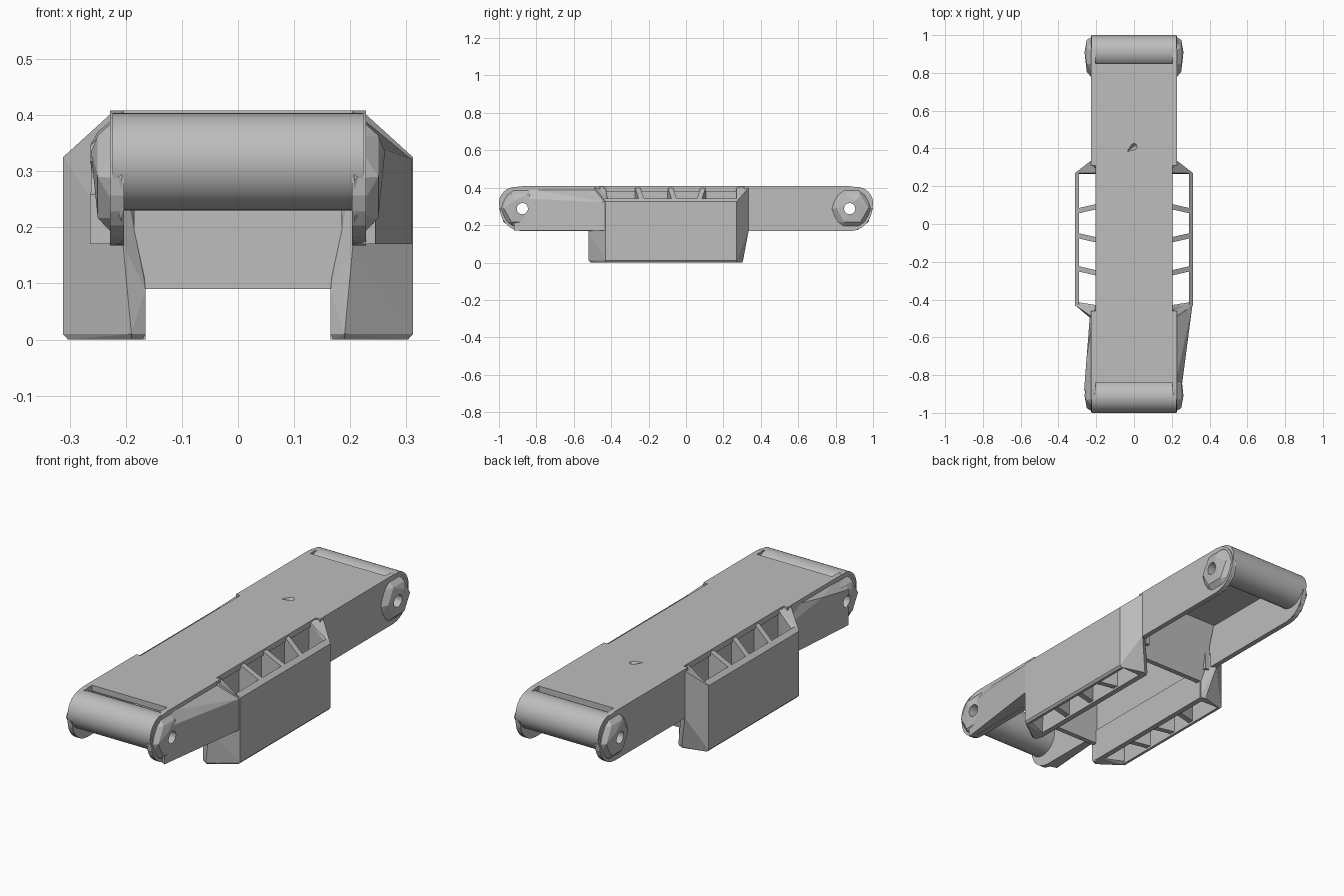
import bpy, bmesh, math
from mathutils import Vector

cube = bpy.data.objects.get("Cube")
if cube:
    bpy.data.objects.remove(cube, do_unlink=True)

SHADE = (0.51, 0.51, 0.51, 1)
grey = bpy.data.materials.new("plain grey")
grey.use_nodes = True
grey.diffuse_color = SHADE
grey.node_tree.nodes["Principled BSDF"].inputs["Base Color"].default_value = SHADE


def finish(name, bm, smooth=False):
    bmesh.ops.recalc_face_normals(bm, faces=bm.faces)
    mesh = bpy.data.meshes.new(name)
    bm.to_mesh(mesh)
    bm.free()
    mesh.materials.append(grey)
    ob = bpy.data.objects.new(name, mesh)
    bpy.context.collection.objects.link(ob)
    if smooth:
        bpy.ops.object.select_all(action='DESELECT')
        bpy.context.view_layer.objects.active = ob
        ob.select_set(True)
        bpy.ops.object.shade_smooth_by_angle(angle=math.radians(35))
    return ob


def prism(name, points, direction):
    """Extrude a flat outline along a direction."""
    bm = bmesh.new()
    face = bm.faces.new([bm.verts.new(p) for p in points])
    new = bmesh.ops.extrude_face_region(bm, geom=[face])["geom"]
    bmesh.ops.translate(bm, vec=direction, verts=[v for v in new if isinstance(v, bmesh.types.BMVert)])
    return finish(name, bm)


def hull(name, points, smooth=False):
    """Wrap points in a convex solid."""
    bm = bmesh.new()
    for p in points:
        bm.verts.new(p)
    bmesh.ops.convex_hull(bm, input=bm.verts)
    bmesh.ops.dissolve_limit(bm, angle_limit=0.01, verts=bm.verts, edges=bm.edges)
    return finish(name, bm, smooth)


def box(name, x0, x1, y0, y1, z0, z1):
    return hull(name, [(x, y, z) for x in (x0, x1) for y in (y0, y1) for z in (z0, z1)])


def ring(x, y, z, r, n):
    return [(x, y + r * math.cos(a), z + r * math.sin(a))
            for a in (math.tau * i / n for i in range(n))]


def cut(targets, cutter):
    cutter.hide_render = True
    cutter.hide_set(True)
    for ob in targets:
        mod = ob.modifiers.new("cut", 'BOOLEAN')
        mod.operation = 'DIFFERENCE'
        mod.object = cutter
        mod.solver = 'EXACT'


# Deck over a hollow core with two cross walls
deck = box("deck", -0.205, 0.205, -0.84, 0.85, 0.38, 0.408)
box("front_cross_wall", -0.185, 0.185, -0.5, -0.475, 0.09, 0.39)
hull("back_cross_wall", [(s * x, y, z) for s in (-1, 1)
                         for x, y, z in ((0.18, 0.265, 0.09), (0.18, 0.29, 0.09),
                                         (0.2, 0.35, 0.39), (0.2, 0.325, 0.39))])
pit = hull("pit_cutter", [(0.025 * math.cos(a), 0.41 + 0.025 * math.sin(a), 0.42)
                          for a in (math.tau * i / 10 for i in range(10))]
           + [(-0.04, 0.38, 0.41), (0, 0.41, 0.385)])
cut([deck], pit)

# Rollers at both ends
pierced = {-1: [], 1: []}
for end, label in ((-1, "front"), (1, "back")):
    roller = hull(label + "_roller", ring(-0.224, end * 0.913, 0.317, 0.087, 40)
                  + ring(0.224, end * 0.913, 0.317, 0.087, 40), True)
    pierced[end].append(roller)

for s, side in ((1, "left"), (-1, "right")):
    # Thin arm walls with round ends and faceted bosses
    for end, label, start in ((-1, "front", -0.46), (1, "back", 0.31)):
        root = [(s * x, start, z) for x in (0.203, 0.228) for z in (0.168, 0.408)]
        tip = ring(s * 0.203, end * 0.875, 0.288, 0.12, 24) + ring(s * 0.228, end * 0.875, 0.288, 0.12, 24)
        arm = hull(f"{label}_{side}_arm", root + tip)
        boss = hull(f"{label}_{side}_boss", ring(s * 0.207, end * 0.878, 0.288, 0.121, 10)
                    + ring(s * 0.25, end * 0.89, 0.29, 0.085, 6)
                    + [(s * 0.262, end * 0.91, 0.335)])
        pierced[end] += [arm, boss]

    # Flared fairing between front arm and side pod
    if s > 0:
        flare = [(0.309, -0.432, 0.322), (0.245, -0.68, 0.375), (0.245, -0.92, 0.345)]
    else:
        flare = [(0.235, -0.5, 0.33), (0.25, -0.7, 0.37), (0.264, -0.88, 0.345)]
    fairing = [(s * 0.207, y, z) for y in (-0.44, -0.9) for z in (0.17, 0.406)]
    for x, y, top in flare:
        fairing += [(s * x, y, 0.17), (s * x, y, top)]
    pierced[-1].append(hull(f"{side}_fairing", fairing))

    # Side pod: outer panel, inner panel and sloping ribs
    hull(f"{side}_pod_panel", [(s * x, y, z) for y in (-0.43, 0.27) for x, z in
                               ((0.29, 0), (0.303, 0), (0.312, 0.01), (0.312, 0.325), (0.29, 0.343))])
    box(f"{side}_pod_inner_panel", s * 0.165, s * 0.192, -0.48, 0.29, 0, 0.16)
    box(f"{side}_deck_skirt", s * 0.172, s * 0.196, -0.48, 0.32, 0.15, 0.405)
    for i, y in enumerate((-0.275, -0.1, 0.08)):
        skew = -0.025 if y > 0 else 0.025
        prism(f"{side}_rib_{i + 1}",
              [(s * 0.19, y, 0.01), (s * 0.3, y + skew, 0.01), (s * 0.3, y + skew, 0.333), (s * 0.19, y, 0.408)],
              Vector((0, 0.028, 0)))

    # Angled solid ends that close the pod
    hull(f"{side}_pod_front",
         [(s * x, y, z) for z in (0.01, 0.325) for x, y in ((0.312, -0.43), (0.29, -0.415))]
         + [(s * x, y, 0) for x, y in ((0.303, -0.43), (0.19, -0.51), (0.17, -0.5), (0.17, -0.45))]
         + [(s * 0.165, -0.505, 0.01), (s * 0.19, -0.52, 0.01), (s * 0.165, -0.505, 0.09),
            (s * 0.205, -0.52, 0.17), (s * 0.225, -0.49, 0.404), (s * 0.195, -0.43, 0.404)])
    hull(f"{side}_pod_back",
         [(s * x, y, z) for z in (0.01, 0.325) for x, y in ((0.312, 0.27), (0.29, 0.265))]
         + [(s * x, y, 0) for x, y in ((0.303, 0.27), (0.19, 0.3), (0.17, 0.29), (0.17, 0.265))]
         + [(s * 0.165, 0.295, 0.01), (s * 0.19, 0.305, 0.01),
            (s * 0.228, 0.335, 0.17), (s * 0.228, 0.335, 0.4), (s * 0.19, 0.27, 0.408)])

# Axle holes right through each end
for end, label in ((-1, "front"), (1, "back")):
    drill = hull(label + "_axle_cutter", ring(-0.5, end * 0.875, 0.288, 0.03, 20)
                 + ring(0.5, end * 0.875, 0.288, 0.03, 20))
    cut(pierced[end], drill)
